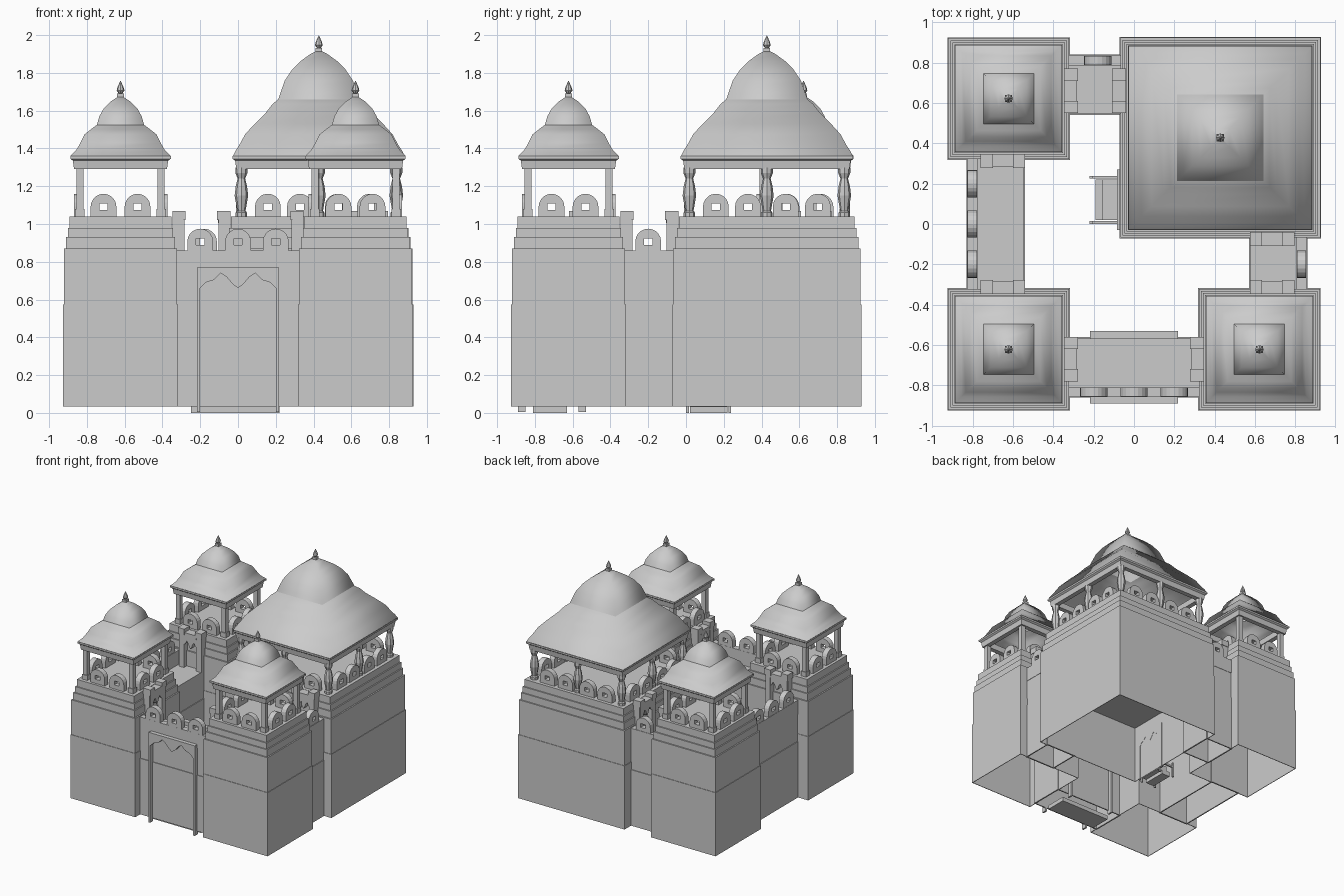
import bpy, bmesh
from math import pi, sin, cos
from mathutils import Matrix

cube = bpy.data.objects.get("Cube")
if cube:
    bpy.data.objects.remove(cube, do_unlink=True)

GREY = (0.6, 0.6, 0.6, 1)
stone = bpy.data.materials.new("grey_stone")
stone.use_nodes = True
stone.diffuse_color = GREY
stone.node_tree.nodes["Principled BSDF"].inputs["Base Color"].default_value = GREY


def add(name, mesh, smooth=False):
    mesh.name = name
    mesh.materials.clear()
    mesh.materials.append(stone)
    mesh.polygons.foreach_set("use_smooth", [smooth] * len(mesh.polygons))
    ob = bpy.data.objects.new(name, mesh)
    bpy.context.collection.objects.link(ob)
    return ob


def rings_mesh(name, rings, cap_start, cap_end, smooth, mat=Matrix()):
    """Skin a stack of closed rings."""
    bm = bmesh.new()
    loops = [[bm.verts.new(mat @ Matrix.Translation(p).translation) for p in r] for r in rings]
    n = len(loops[0])
    for a, b in zip(loops, loops[1:]):
        for i in range(n):
            j = (i + 1) % n
            bm.faces.new((a[i], a[j], b[j], b[i]))
    if cap_start:
        bm.faces.new(loops[0][::-1])
    if cap_end:
        bm.faces.new(loops[-1])
    mesh = bpy.data.meshes.new(name)
    bm.to_mesh(mesh)
    bm.free()
    return add(name, mesh, smooth)


def loft(name, cx, cy, hx, hy, profile, caps=(True, True), smooth=False, mat=Matrix()):
    """Rectangular tower of (inset, height) steps."""
    rings = [[(cx + sx * (hx - d), cy + sy * (hy - d), z)
              for sx, sy in ((-1, -1), (1, -1), (1, 1), (-1, 1))] for d, z in profile]
    return rings_mesh(name, rings, *caps, smooth, mat)


def box(name, x0, x1, y0, y1, z0, z1, mat=Matrix()):
    return loft(name, (x0 + x1) / 2, (y0 + y1) / 2, (x1 - x0) / 2, (y1 - y0) / 2,
                [(0, z0), (0, z1)], mat=mat)


def lathe(name, x, y, z, profile, sides):
    rings = [[(x + r * cos(2 * pi * i / sides), y + r * sin(2 * pi * i / sides), z + h)
              for i in range(sides)] for r, h in profile]
    return rings_mesh(name, rings, True, True, False)


def panel(name, outlines, depth, mat):
    """Upright slab drawn in x and z, facing -y; inner outlines are holes."""
    cu = bpy.data.curves.new(name, "CURVE")
    cu.dimensions = "2D"
    cu.fill_mode = "BOTH"
    cu.extrude = depth / 2
    for pts in outlines:
        sp = cu.splines.new("POLY")
        sp.points.add(len(pts) - 1)
        for p, (x, z) in zip(sp.points, pts):
            p.co = (x, z, 0, 1)
        sp.use_cyclic_u = True
    tmp = bpy.data.objects.new(name, cu)
    mesh = bpy.data.meshes.new_from_object(tmp)
    bpy.data.objects.remove(tmp)
    bpy.data.curves.remove(cu)
    mesh.transform(mat @ Matrix.Rotation(pi / 2, 4, "X"))
    return add(name, mesh)


def place(x, y, z, a):
    return Matrix.Translation((x, y, z)) @ Matrix.Rotation(a, 4, "Z")


def merlon(name, x, y, z, a):
    r = 0.068
    arch = [(r * cos(pi * i / 10), 0.052 + r * sin(pi * i / 10)) for i in range(11)]
    hole = [(-0.022, 0.035), (0.022, 0.035), (0.022, 0.068), (-0.022, 0.068)]
    panel(name, [[(r, 0)] + arch + [(-r, 0)], hole], 0.045, place(x, y, z, a))


# Double-lobed arch, as fractions of half width and rise
LOBE = [(-1, 0), (-0.83, 0.4), (-0.63, 0.55), (-0.45, 1), (-0.3, 0.75), (-0.15, 0.3), (0, 0)]
ARCH = LOBE + [(-x, z) for x, z in LOBE[-2::-1]]


def arch_frame(name, half, opening, height, spring, rise, depth, mat):
    inner = [(x * opening, spring + z * rise) for x, z in ARCH]
    pts = [(-half, 0), (-opening, 0)] + inner + [(opening, 0), (half, 0), (half, height), (-half, height)]
    panel(name, [pts], depth, mat)


SIDES = [0, pi / 2, pi, -pi / 2]
TOP = 1.04
WALK = 0.74

SMALL_LOW = [(0.265, 1.36), (0.235, 1.39), (0.212, 1.43), (0.19, 1.475), (0.158, 1.5), (0.125, 1.525)]
SMALL_UP = [(0.125, 1.525), (0.112, 1.57), (0.09, 1.61), (0.05, 1.65), (0.02, 1.67), (0.004, 1.68)]
BIG_LOW = [(0.455, 1.36), (0.44, 1.39), (0.42, 1.42), (0.39, 1.475), (0.34, 1.53), (0.28, 1.59),
           (0.245, 1.635), (0.215, 1.66)]
BIG_UP = [(0.215, 1.66), (0.205, 1.69), (0.18, 1.76), (0.14, 1.82), (0.1, 1.86), (0.045, 1.9), (0.005, 1.92)]


def tower(name, cx, cy, half, eave, low, up, offsets, merlon_at):
    # Hollow, stepped body with an inner ceiling
    loft(name + "_body", cx, cy, half, half,
         [(0.005, 0.53), (0.005, 0.035), (0, 0.035), (0, 0.575), (0.004, 0.575), (0.004, 0.87),
          (0.015, 0.87), (0.015, 0.93), (0.025, 0.93), (0.025, 0.98), (0.035, 0.98), (0.035, TOP)])
    for a in SIDES:
        for o in offsets:
            m = place(cx, cy, 0, a) @ Matrix.Translation((o, -merlon_at, 0))
            merlon(name + "_merlon", m.translation.x, m.translation.y, TOP, a)
    # Cornice, domed roof and finial
    loft(name + "_cornice", cx, cy, eave, eave,
         [(0.06, 1.34), (0.06, 1.29), (0.02, 1.29), (0.014, 1.335), (0, 1.345), (0, 1.36)], (False, False))
    for part, prof in (("_lower_dome", low), ("_upper_dome", up)):
        loft(name + part, cx, cy, 0, 0, [(-h, z) for h, z in prof],
             (False, part == "_upper_dome"), True)
    tip = up[-1][1]
    box(name + "_finial_base", cx - 0.018, cx + 0.018, cy - 0.018, cy + 0.018, tip - 0.015, tip + 0.012)
    lathe(name + "_finial", cx, cy, tip + 0.012,
          [(0.01, 0), (0.021, 0.015), (0.015, 0.035), (0.001, 0.066)], 8)


# Three small corner towers with square posts
for name, sx, sy in (("front_right_tower", -1, -1), ("front_left_tower", 1, -1), ("back_right_tower", -1, 1)):
    cx, cy = sx * 0.622, sy * 0.622
    tower(name, cx, cy, 0.304, 0.266, SMALL_LOW, SMALL_UP, (-0.09, 0.09), 0.225)
    for px in (-0.215, 0.215):
        for py in (-0.215, 0.215):
            x, y = cx + px, cy + py
            box(name + "_post", x - 0.019, x + 0.019, y - 0.019, y + 0.019, TOP, 1.3)
            box(name + "_post_foot", x - 0.025, x + 0.025, y - 0.025, y + 0.025, TOP, 1.08)

# Great tower with bulging columns
tower("great_tower", 0.428, 0.428, 0.5, 0.457, BIG_LOW, BIG_UP, (-0.27, -0.1, 0.1, 0.27), 0.415)
for i in (-1, 0, 1):
    for j in (-1, 0, 1):
        if i or j:
            lathe("great_tower_column", 0.428 + i * 0.41, 0.428 + j * 0.41, TOP,
                  [(0.03, 0), (0.03, 0.02), (0.022, 0.03), (0.036, 0.11), (0.03, 0.16),
                   (0.02, 0.2), (0.032, 0.23), (0.032, 0.26)], 8)


def wall(name, x0, x1, y0, y1):
    loft(name, (x0 + x1) / 2, (y0 + y1) / 2, (x1 - x0) / 2, (y1 - y0) / 2,
         [(0.01, 0.5), (0.01, 0.035), (0, 0.035), (0, 0.51), (0.006, 0.51), (0.006, WALK)])


def doorway(x, y, a):
    # Arched frame and capped posts where a walkway meets a tower
    m = place(x, y, WALK, a)
    arch_frame("doorway_frame", 0.105, 0.075, 0.29, 0.17, 0.06, 0.06, m)
    for s in (-0.08, 0.08):
        box("doorway_cap", s - 0.03, s + 0.03, -0.04, 0.03, 0.28, 0.33, m)
        box("doorway_post", s - 0.022, s + 0.022, -0.034, 0.03, 0, 0.28, m)
    box("doorway_lintel", -0.06, 0.06, -0.036, 0.03, 0.265, 0.3, m)


# Curtain walls with outer parapets
wall("front_wall", -0.33, 0.33, -0.86, -0.56)
box("front_parapet", -0.33, 0.33, -0.857, -0.81, WALK, 0.86)
wall("right_wall", -0.83, -0.54, -0.33, 0.33)
box("right_parapet", -0.827, -0.775, -0.33, 0.33, WALK, 0.86)
wall("back_wall", -0.33, -0.06, 0.54, 0.84)
box("back_parapet", -0.33, -0.06, 0.785, 0.837, WALK, 0.86)
wall("left_wall", 0.57, 0.86, -0.33, -0.06)
box("left_parapet", 0.805, 0.857, -0.33, -0.06, WALK, 0.86)
for o in (-0.2, 0, 0.2):
    merlon("front_merlon", o, -0.834, 0.855, 0)
    merlon("right_merlon", -0.802, o, 0.855, -pi / 2)
merlon("back_merlon", -0.18, 0.811, 0.855, pi)
merlon("left_merlon", 0.831, -0.2, 0.855, pi / 2)

# Doorways at both ends of each walkway
for x, y, a in ((-0.318, -0.67, pi / 2), (0.318, -0.67, -pi / 2), (-0.65, -0.318, pi), (-0.65, 0.318, 0),
                (-0.318, 0.66, pi / 2), (-0.07, 0.66, -pi / 2), (0.685, -0.318, pi), (0.685, -0.07, 0)):
    doorway(x, y, a)

# Gate frames on both faces of the front wall, with threshold
for y, a in ((-0.87, 0), (-0.55, pi)):
    arch_frame("gate_frame", 0.217, 0.202, 0.765, 0.655, 0.08, 0.04, place(0, y, 0.005, a))
box("gate_threshold", -0.25, 0.22, -0.81, -0.63, 0, 0.035)

# Small stoop with rails beside the great tower
box("stoop_step", -0.155, -0.07, 0.02, 0.22, 0.03, 0.08)
box("stoop_lower_step", -0.19, -0.11, 0.02, 0.22, 0, 0.04)
for y in (0.008, 0.232):
    box("stoop_rail", -0.22, -0.07, y - 0.007, y + 0.007, 0.085, 0.1)
    for x in (-0.213, -0.077):
        box("stoop_rail_post", x - 0.007, x + 0.007, y - 0.007, y + 0.007, 0, 0.13)
arch_frame("great_tower_door", 0.15, 0.12, 0.4, 0.3, 0.06, 0.02, place(-0.075, 0.12, 0.035, -pi / 2))
